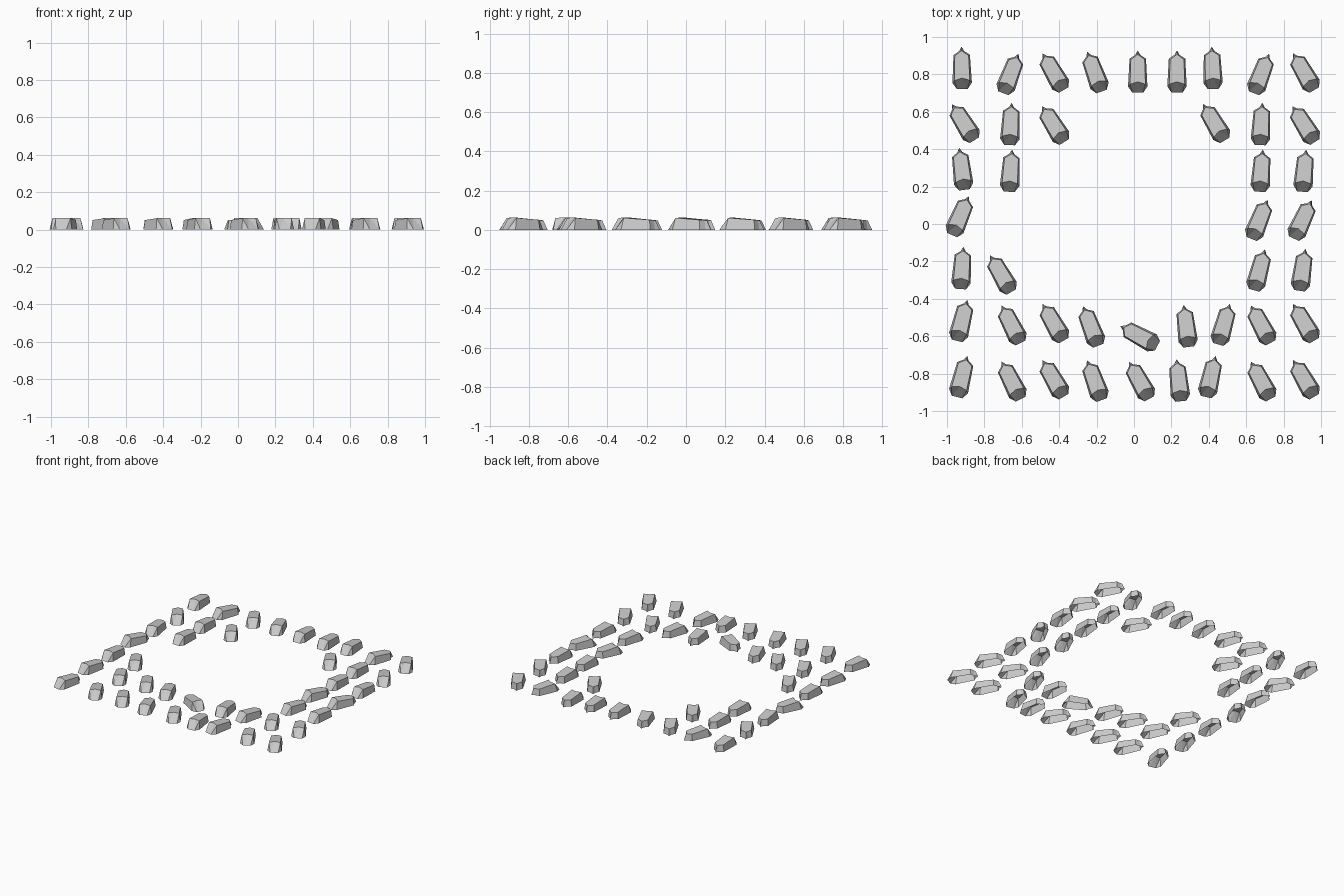
import bpy
import bmesh
from math import radians

default_cube = bpy.data.objects.get("Cube")
if default_cube:
    bpy.data.objects.remove(default_cube, do_unlink=True)

# Single stone colour
stone_grey = bpy.data.materials.new("stone_grey")
stone_grey.use_nodes = True
grey = (0.6, 0.6, 0.6, 1)
stone_grey.diffuse_color = grey
stone_grey.node_tree.nodes["Principled BSDF"].inputs["Base Color"].default_value = grey

# Right half of the ground outline and of the top rim, from pointed end to blunt end
ground_half = [(0, .118, 0), (.014, .094, 0), (.044, .074, 0), (.052, -.075, 0), (.029, -.108, 0)]
rim_half = [(0, .096, .048), (.012, .088, .049), (.037, .07, .051), (.041, -.062, .061), (0, -.05, .063)]


def mirrored_ring(bm, half):
    """Close a half outline into a full symmetric ring, merging points on the axis."""
    points = half + [(-x, y, z) for x, y, z in reversed(half) if x > 0]
    return [bm.verts.new(p) for p in points]


def build_stone_mesh():
    """Faceted stone with a spiked end, a chamfered blunt end and an open underside."""
    bm = bmesh.new()
    ground = mirrored_ring(bm, ground_half)
    rim = mirrored_ring(bm, rim_half)
    side = len(ground_half) - 1
    bm.faces.new(rim)
    # Flanks and spiked end
    for i in range(side - 1):
        bm.faces.new((ground[i], ground[i + 1], rim[i + 1], rim[i]))
        bm.faces.new((ground[-i], ground[-i - 1], rim[-i - 1], rim[-i]))
    # Blunt end: a fan of facets around the notch in the rim
    left = side + 1
    notch = rim[side]
    bm.faces.new((ground[side - 1], ground[side], rim[side - 1]))
    bm.faces.new((ground[left], ground[left + 1], rim[left]))
    bm.faces.new((rim[side - 1], ground[side], notch))
    bm.faces.new((notch, ground[left], rim[left]))
    bm.faces.new((ground[side], ground[left], notch))
    bmesh.ops.recalc_face_normals(bm, faces=bm.faces)
    top = max(bm.faces, key=lambda f: f.calc_center_median().z)
    if top.normal.z < 0:
        bmesh.ops.reverse_faces(bm, faces=bm.faces)
    mesh = bpy.data.meshes.new("stone")
    bm.to_mesh(mesh)
    bm.free()
    mesh.materials.append(stone_grey)
    return mesh


# Stones of each row, back to front: x, y, turn in degrees
rows = {
    "back_outer": [(-.92, .83, 1), (-.66, .8, -21), (-.43, .81, 30), (-.21, .81, 20), (.02, .81, 0),
                   (.23, .81, 0), (.42, .83, 2), (.68, .8, -21), (.91, .81, 30)],
    "back_inner": [(-.91, .54, 32), (-.66, .53, -3), (-.43, .53, 32),
                   (.43, .54, 31), (.68, .53, -3), (.91, .53, 32)],
    "side_back": [(-.92, .29, 7), (-.66, .28, -4), (.68, .28, -4), (.91, .28, -5)],
    "side_middle": [(-.93, .04, -23), (.67, .02, -22), (.9, .02, -25)],
    "side_front": [(-.92, -.24, -4), (-.71, -.27, 30), (.67, -.25, -15), (.9, -.25, -8)],
    "front_inner": [(-.92, -.52, -14), (-.655, -.54, 27), (-.43, -.53, 30), (-.23, -.55, 21), (.03, -.6, 62),
                    (.28, -.55, 7), (.48, -.54, -16), (.68, -.54, 28), (.91, -.53, 30)],
    "front_outer": [(-.92, -.82, -14), (-.655, -.84, 27), (-.43, -.83, 30), (-.21, -.84, 20), (.03, -.84, 29),
                    (.24, -.84, 6), (.41, -.82, -13), (.68, -.84, 28), (.91, -.83, 30)],
}

stone_mesh = build_stone_mesh()
for row_name, stones in rows.items():
    for number, (x, y, turn) in enumerate(stones, start=1):
        stone = bpy.data.objects.new(f"{row_name}_stone_{number}", stone_mesh)
        stone.location = (x, y, 0)
        stone.rotation_euler.z = radians(turn)
        bpy.context.collection.objects.link(stone)
